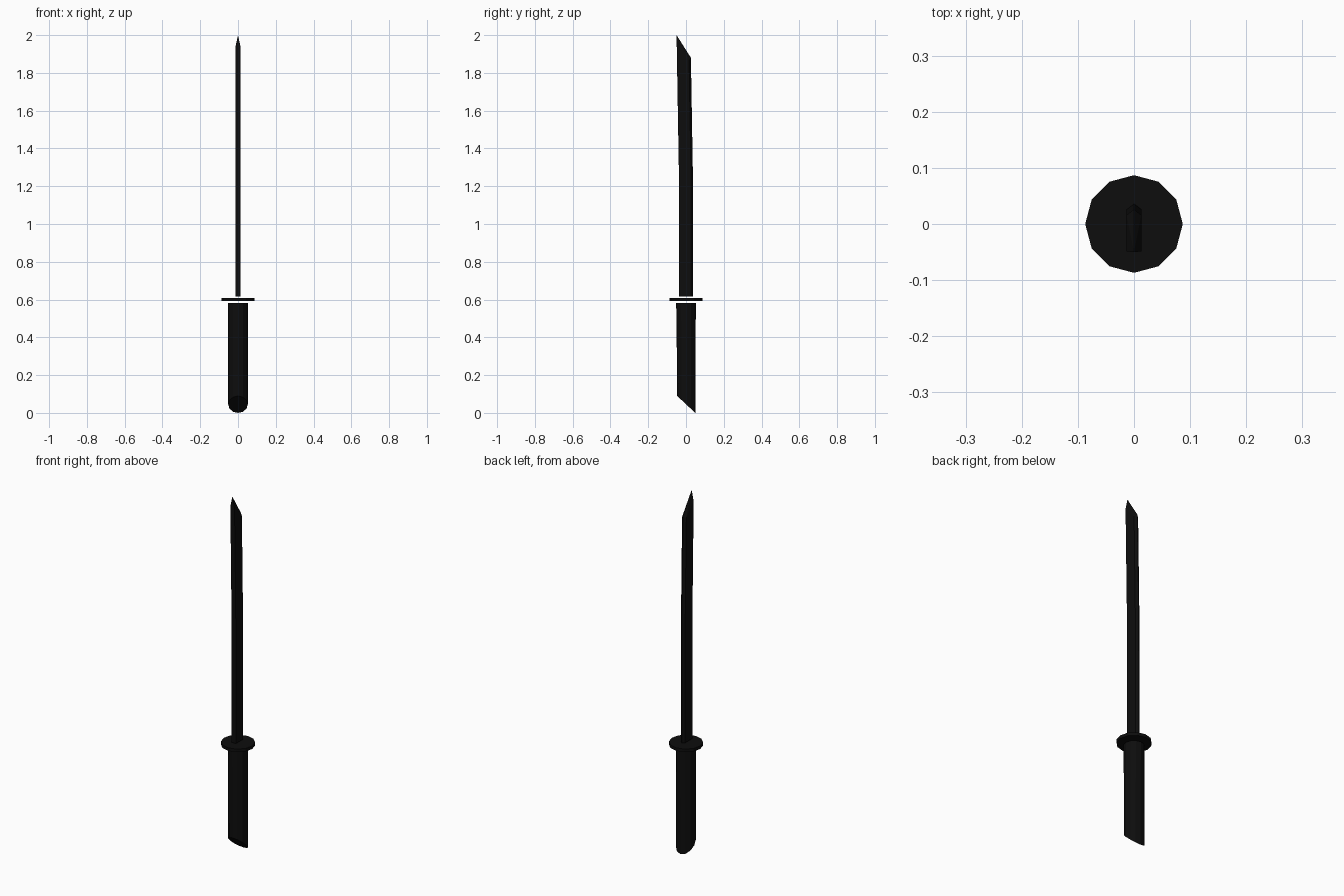
import bpy
from math import sin, cos, pi

if "Cube" in bpy.data.objects:
    bpy.data.objects.remove(bpy.data.objects["Cube"])


def material(name, v):
    m = bpy.data.materials.new(name)
    m.diffuse_color = (v, v, v, 1)
    m.use_nodes = True
    m.node_tree.nodes["Principled BSDF"].inputs["Base Color"].default_value = m.diffuse_color
    return m


def loft(name, rings, mat, apex=None):
    """Bridge equal-sized rings, cap the ends (optionally to an apex)."""
    n = len(rings[0])
    verts = [p for r in rings for p in r]
    faces = [tuple(reversed(range(n)))]
    for k in range(len(rings) - 1):
        for i in range(n):
            j = (i + 1) % n
            faces.append((k * n + i, k * n + j, (k + 1) * n + j, (k + 1) * n + i))
    top = (len(rings) - 1) * n
    if apex:
        verts.append(apex)
        faces += [(top + i, top + (i + 1) % n, len(verts) - 1) for i in range(n)]
    else:
        faces.append(tuple(range(top, top + n)))
    me = bpy.data.meshes.new(name)
    me.from_pydata(verts, [], faces)
    me.materials.append(mat)
    ob = bpy.data.objects.new(name, me)
    bpy.context.collection.objects.link(ob)
    return ob


def circle(r, z, ry=None, cy=0, slope=0, n=12):
    ry = ry or r
    return [(r * sin(-2 * pi * i / n), cy + ry * cos(2 * pi * i / n),
             z - slope * cos(2 * pi * i / n)) for i in range(n)]


black = material("black", 0.004)

# handle: slightly bent cylinder with a slanted end
handle = loft("handle", [circle(0.052, 0.045, 0.048, 0.001, 0.045),
                         circle(0.052, 0.35, 0.050, 0.001),
                         circle(0.052, 0.582, 0.052)], black)

# guard: thin twelve-sided disc
guard = loft("guard", [circle(0.087, 0.592), circle(0.087, 0.609)], black)


# blade: flat spine, short bevel to the cutting edge, bending towards the spine
def section(back, edge, zb, zs, ze, w=0.013):
    s = edge - 0.010
    return [(-w, back, zb), (w, back, zb), (w, s, zs), (0, edge, ze), (-w, s, zs)]


blade = loft("blade", [section(-0.037, 0.037, 0.617, 0.617, 0.617),
                       section(-0.038, 0.036, 1.29, 1.29, 1.29),
                       section(-0.049, 0.026, 1.94, 1.87, 1.88)],
             black, apex=(0, -0.05, 2.0))
